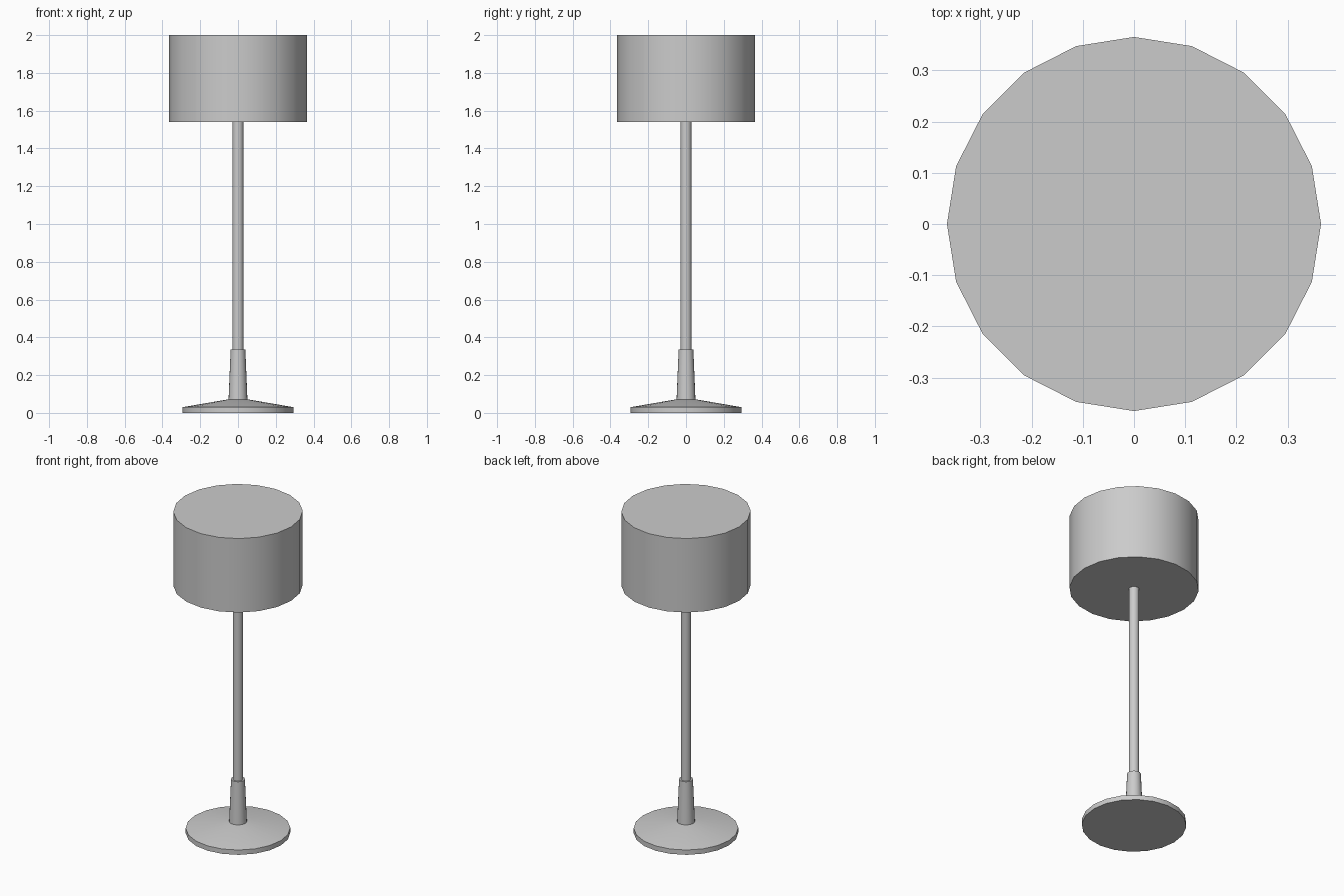
import bpy, bmesh, math

if "Cube" in bpy.data.objects:
    bpy.data.objects.remove(bpy.data.objects["Cube"])

SIDES = 20


def lathe(name, profile):
    """Turn a bottom-to-top list of (radius, z) into a capped round solid."""
    bm = bmesh.new()
    rings = []
    for r, z in profile:
        rings.append([bm.verts.new((r * math.cos(a), r * math.sin(a), z))
                      for a in (2 * math.pi * i / SIDES for i in range(SIDES))])
    for low, high in zip(rings, rings[1:]):
        for i in range(SIDES):
            j = (i + 1) % SIDES
            bm.faces.new((low[i], low[j], high[j], high[i]))
    bm.faces.new(rings[0][::-1])
    bm.faces.new(rings[-1])
    mesh = bpy.data.meshes.new(name)
    bm.to_mesh(mesh)
    bm.free()
    obj = bpy.data.objects.new(name, mesh)
    bpy.context.collection.objects.link(obj)
    bpy.ops.object.select_all(action='DESELECT')
    obj.select_set(True)
    bpy.context.view_layer.objects.active = obj
    bpy.ops.object.shade_smooth_by_angle(angle=math.radians(30))
    # keep the rims crisp where the profile bends gently
    return obj


# Weighted foot: thin rim with a shallow cone on top
foot = lathe("base", [(0.295, 0), (0.295, 0.03), (0.05, 0.072)])

# Tapered collar that holds the pole
lathe("collar", [(0.05, 0.07), (0.039, 0.335)])

# Pole rising into the shade
lathe("pole", [(0.029, 0.33), (0.029, 1.545)])

# Closed drum shade
lathe("shade", [(0.365, 1.54), (0.365, 2.0)])
